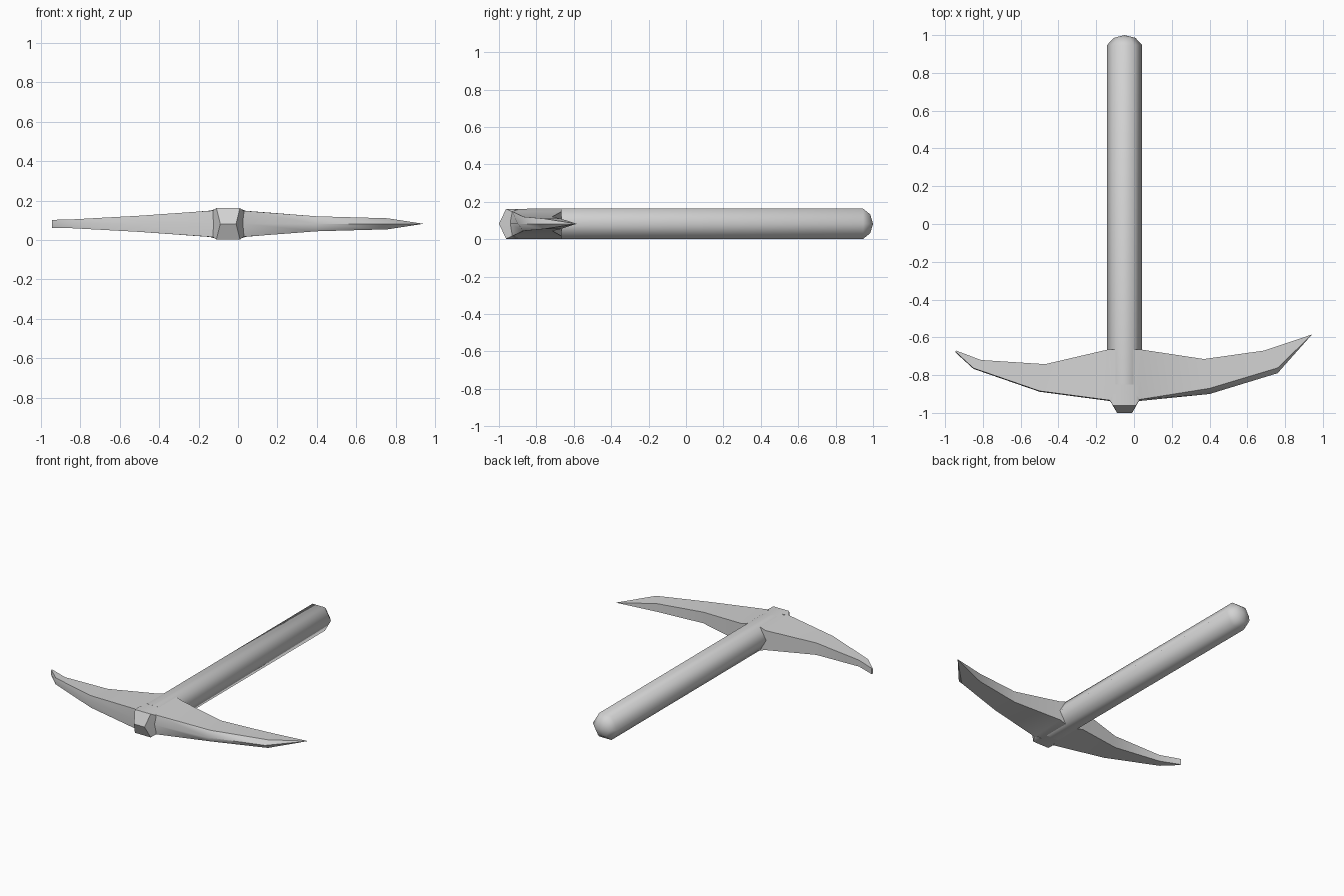
import bpy
import bmesh
from math import cos, sin, pi, radians

if "Cube" in bpy.data.objects:
    bpy.data.objects.remove(bpy.data.objects["Cube"])

MID_Z = 0.082      # height of the symmetry plane
SHAFT_X = -0.05    # handle axis

grey = bpy.data.materials.new("light grey")
grey.use_nodes = True
colour = (0.65, 0.65, 0.65, 1)
grey.diffuse_color = colour
grey.node_tree.nodes["Principled BSDF"].inputs["Base Color"].default_value = colour


def finish(bm, name, angle):
    """Turn a bmesh into a smooth-shaded object."""
    bmesh.ops.recalc_face_normals(bm, faces=bm.faces)
    mesh = bpy.data.meshes.new(name)
    bm.to_mesh(mesh)
    bm.free()
    mesh.materials.append(grey)
    obj = bpy.data.objects.new(name, mesh)
    bpy.context.collection.objects.link(obj)
    bpy.ops.object.select_all(action="DESELECT")
    obj.select_set(True)
    bpy.context.view_layer.objects.active = obj
    bpy.ops.object.shade_smooth_by_angle(angle=radians(angle))


def hull(name, points, angle):
    bm = bmesh.new()
    for x, y, z in points:
        bm.verts.new((SHAFT_X + x, y, MID_Z + z))
    bmesh.ops.convex_hull(bm, input=bm.verts)
    bmesh.ops.dissolve_limit(bm, angle_limit=radians(1), verts=bm.verts, edges=bm.edges)
    finish(bm, name, angle)


# Handle: six-sided shaft with a domed end
def hexagon(radius, y):
    return [(radius * cos(i * pi / 3), y, radius * sin(i * pi / 3)) for i in range(6)]


hull("handle", hexagon(0.093, -0.85) + hexagon(0.093, 0.947)
     + hexagon(0.058, 0.985) + [(0, 1.0, 0)], 65)

# Butt: wedge poking out in front of the head
hull("head_butt", [(sx * x, y, sz * z) for sx in (-1, 1) for sz in (-1, 1)
                   for x, y, z in ((0.08, -0.93, 0.065), (0.06, -0.962, 0.08),
                                   (0.06, -0.9, 0.08), (0.04, -1.0, 0))], 50)

# Head: sections from chisel tip to pick root
# front x, front y, back x, back y, half height, setback of front edge behind its ridge
sections = [
    (-0.945, -0.68, -0.942, -0.67, 0.02, 0.004),
    (-0.85, -0.767, -0.81, -0.72, 0.022, 0.004),
    (-0.5, -0.888, -0.47, -0.742, 0.041, 0.004),
    (-0.13, -0.937, -0.14, -0.665, 0.067, 0.004),
    (-0.1, -0.95, -0.1, -0.665, 0.08, 0.002),
    (0.0, -0.95, 0.0, -0.665, 0.08, 0.002),
    (0.03, -0.937, 0.04, -0.665, 0.066, 0.008),
    (0.4, -0.9, 0.37, -0.715, 0.038, 0.03),
    (0.76, -0.79, 0.69, -0.67, 0.028, 0.028),
]
bm = bmesh.new()
rings = []
for fx, fy, bx, by, h, setback in sections:
    profile = [(bx, by, h), (fx, fy + setback, h), (fx, fy, 0),
               (fx, fy + setback, -h), (bx, by, -h)]
    rings.append([bm.verts.new((x, y, MID_Z + z)) for x, y, z in profile])
for a, b in zip(rings, rings[1:]):
    for i in range(5):
        j = (i + 1) % 5
        bm.faces.new((a[i], a[j], b[j], b[i]))
bm.faces.new(rings[0])

# Pick point closes the other end
tip = bm.verts.new((0.942, -0.585, MID_Z))
for i in range(5):
    bm.faces.new((rings[-1][i], rings[-1][(i + 1) % 5], tip))
finish(bm, "pickaxe_head", 40)
